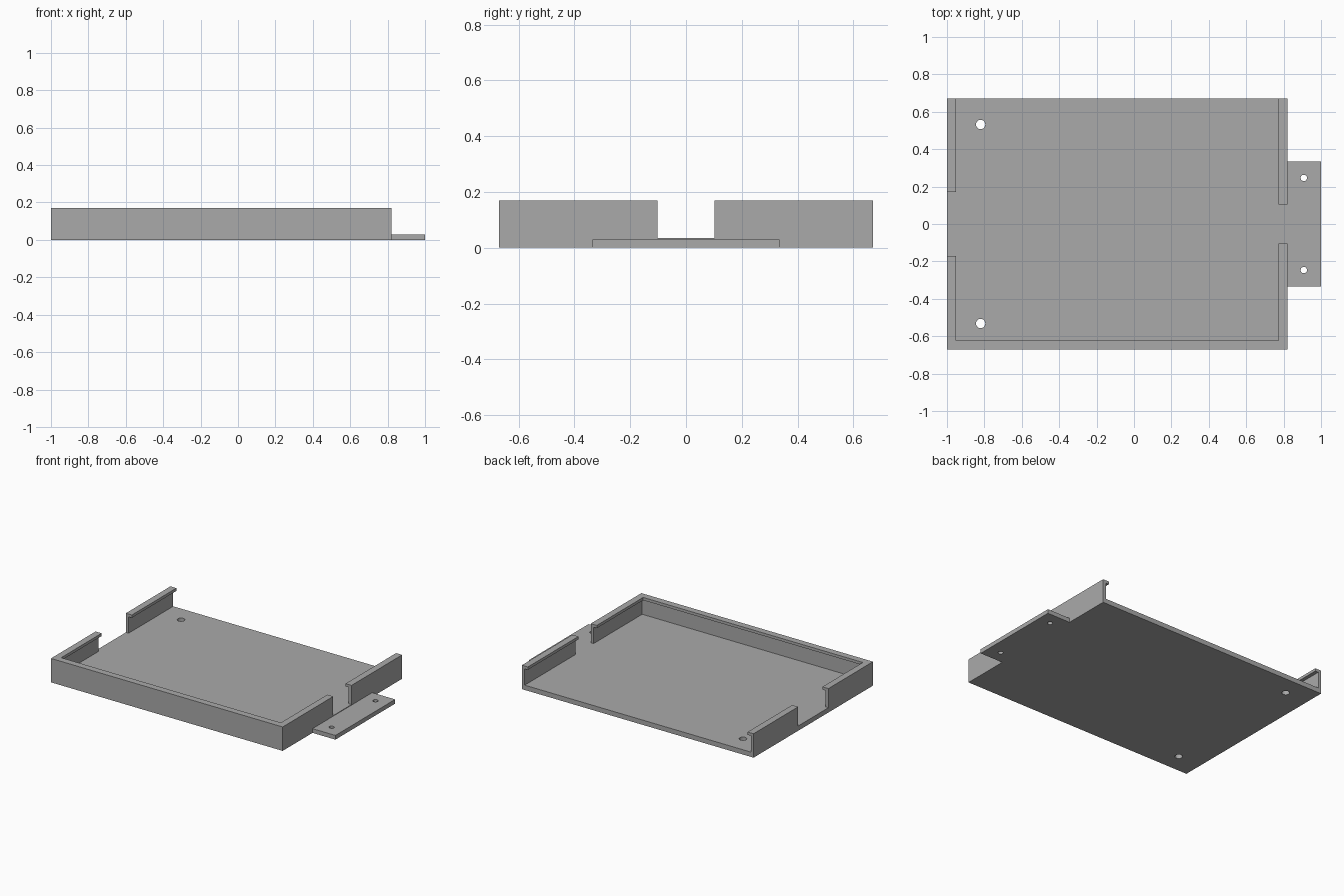
import bpy
import bmesh
from mathutils import Vector

cube = bpy.data.objects.get("Cube")
if cube:
    bpy.data.objects.remove(cube, do_unlink=True)

# Main dimensions
LEFT, RIGHT, HALF = -1.0, 0.82, 0.67
FLOOR, TOP = 0.034, 0.17
WALL, LIP, LIP_Z = 0.022, 0.047, 0.15

grey = bpy.data.materials.new("plain grey")
grey.use_nodes = True
colour = (0.4, 0.4, 0.4, 1)
grey.diffuse_color = colour
grey.node_tree.nodes["Principled BSDF"].inputs["Base Color"].default_value = colour


def make_object(name, bm):
    bmesh.ops.recalc_face_normals(bm, faces=bm.faces)
    mesh = bpy.data.meshes.new(name)
    bm.to_mesh(mesh)
    bm.free()
    mesh.materials.append(grey)
    obj = bpy.data.objects.new(name, mesh)
    bpy.context.collection.objects.link(obj)
    return obj


def plate(name, x0, x1, half_y, height):
    bm = bmesh.new()
    bmesh.ops.create_cube(bm, size=1)
    bmesh.ops.scale(bm, vec=(x1 - x0, 2 * half_y, height), verts=bm.verts)
    bmesh.ops.translate(bm, vec=((x0 + x1) / 2, 0, height / 2), verts=bm.verts)
    return make_object(name, bm)


def drill_pair(obj, x, y, radius):
    """Cut two mirrored round holes through a plate."""
    for side in (-1, 1):
        bm = bmesh.new()
        bmesh.ops.create_cone(bm, cap_ends=True, segments=32,
                              radius1=radius, radius2=radius, depth=0.3)
        bmesh.ops.translate(bm, vec=(x, side * y, 0), verts=bm.verts)
        cutter = make_object("hole_cutter", bm)
        cutter.hide_render = True
        mod = obj.modifiers.new("hole", "BOOLEAN")
        mod.operation = "DIFFERENCE"
        mod.solver = "EXACT"
        mod.object = cutter
        bpy.context.view_layer.objects.active = obj
        bpy.ops.object.modifier_apply(modifier=mod.name)
        bpy.data.objects.remove(cutter, do_unlink=True)


def lipped_wall(name, path):
    """Sweep the wall section along a path, lip on its left, corners mitred."""
    section = [(0, FLOOR), (WALL, FLOOR), (WALL, LIP_Z),
               (LIP, LIP_Z), (LIP, TOP), (0, TOP)]
    points = [Vector(p) for p in path]
    normals = []
    for a, b in zip(points, points[1:]):
        d = (b - a).normalized()
        normals.append(Vector((-d.y, d.x)))
    bm = bmesh.new()
    rings = []
    for i, p in enumerate(points):
        inward = normals[max(i - 1, 0)].copy()
        if 0 < i < len(points) - 1:
            inward += normals[i]
        rings.append([bm.verts.new((p.x + inward.x * o, p.y + inward.y * o, z))
                      for o, z in section])
    n = len(section)
    for r, s in zip(rings, rings[1:]):
        for j in range(n):
            k = (j + 1) % n
            bm.faces.new((r[j], r[k], s[k], s[j]))
    bm.faces.new(rings[0])
    bm.faces.new(rings[-1])
    return make_object(name, bm)


# Tray floor and mounting tab with screw holes
floor = plate("tray_floor", LEFT, RIGHT, HALF, FLOOR)
drill_pair(floor, -0.82, 0.532, 0.025)
tab = plate("mounting_tab", RIGHT, 1.0, 0.335, 0.03)
drill_pair(tab, 0.908, 0.246, 0.017)

# Walls: front wall wraps both corners, rear is open
lipped_wall("front_wall", [(LEFT, -0.17), (LEFT, -HALF),
                           (RIGHT, -HALF), (RIGHT, -0.103)])
lipped_wall("right_rear_wall", [(LEFT, HALF), (LEFT, 0.17)])
lipped_wall("left_rear_wall", [(RIGHT, 0.103), (RIGHT, HALF)])
